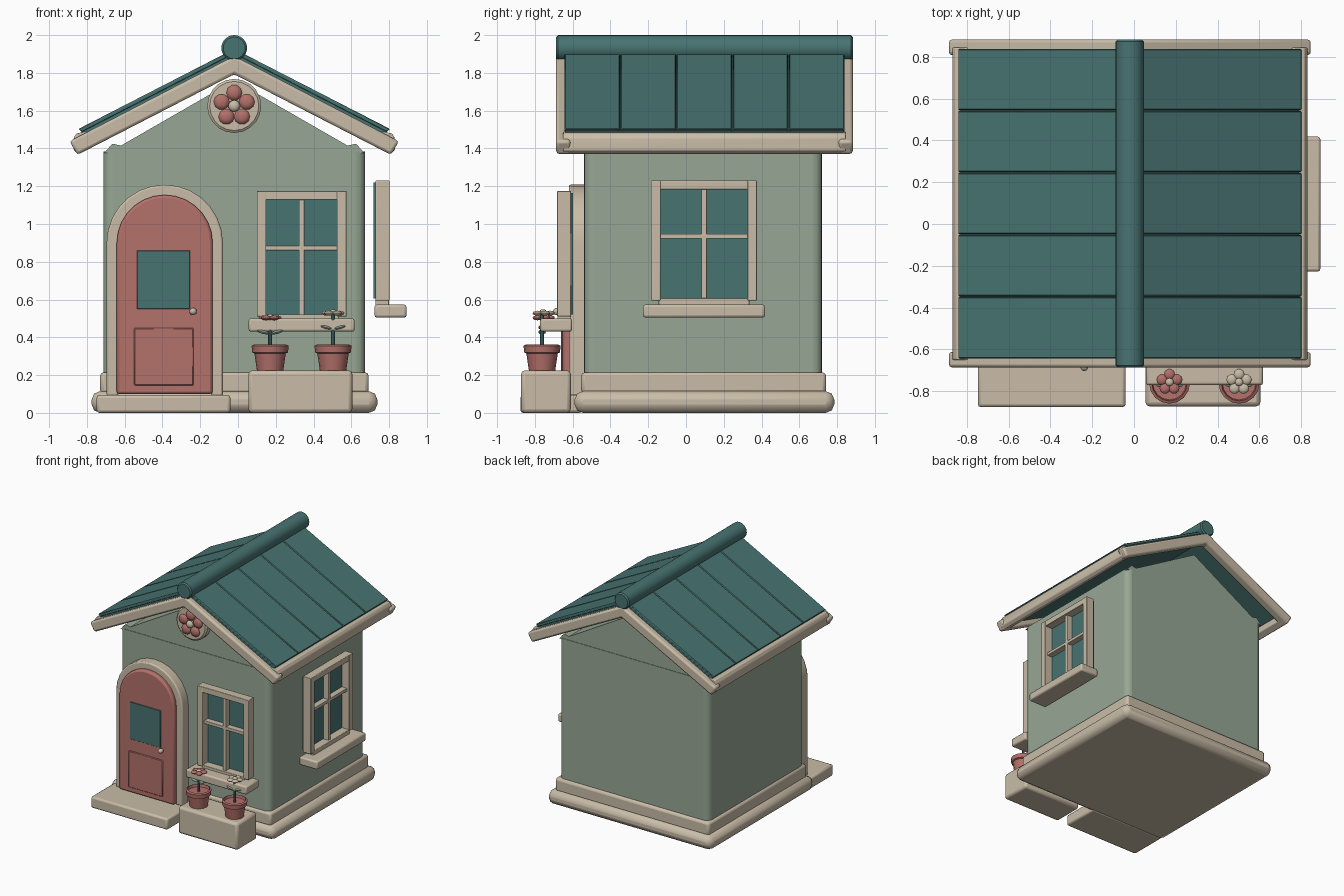
import bpy, bmesh, math
from mathutils import Matrix, Vector

if "Cube" in bpy.data.objects:
    bpy.data.objects.remove(bpy.data.objects["Cube"], do_unlink=True)


def material(name, rgb):
    m = bpy.data.materials.new(name)
    m.use_nodes = True
    col = tuple((c / 255) ** 2.2 for c in rgb) + (1,)
    m.diffuse_color = col
    m.node_tree.nodes["Principled BSDF"].inputs["Base Color"].default_value = col
    return m


CREAM = material("cream", (200, 187, 166))
SAGE = material("sage green", (150, 166, 148))
TEAL = material("deep teal", (73, 115, 113))
ROSE = material("dusty rose", (178, 112, 106))
CX, CY = -0.02, 0.1          # centre of the house body
FRONT, BACK = -0.54, 0.72    # wall faces


def finish(name, bm, mat, bevel=0.0, segs=2, smooth=True):
    bmesh.ops.recalc_face_normals(bm, faces=bm.faces)
    me = bpy.data.meshes.new(name)
    bm.to_mesh(me)
    bm.free()
    me.materials.append(mat)
    ob = bpy.data.objects.new(name, me)
    bpy.context.collection.objects.link(ob)
    if bevel:
        b = ob.modifiers.new("bevel", "BEVEL")
        b.width, b.segments, b.limit_method = bevel, segs, "ANGLE"
    if smooth:
        bpy.ops.object.select_all(action="DESELECT")
        ob.select_set(True)
        bpy.context.view_layer.objects.active = ob
        bpy.ops.object.shade_smooth_by_angle(angle=math.radians(35))
    return ob


def box(name, mat, x, y, z, bevel=0.01, segs=2):
    bm = bmesh.new()
    size = [b - a for a, b in (x, y, z)]
    mid = [(a + b) / 2 for a, b in (x, y, z)]
    bmesh.ops.create_cube(bm, size=1, matrix=Matrix.Translation(mid) @ Matrix.Diagonal(size + [1]))
    return finish(name, bm, mat, bevel, segs)


def prism(name, mat, pts, y, bevel=0.0, segs=2):
    """Extrude an x-z outline from y[0] to y[1]."""
    bm = bmesh.new()
    f = bm.faces.new([bm.verts.new((px, y[0], pz)) for px, pz in pts])
    r = bmesh.ops.extrude_face_region(bm, geom=[f])
    vs = [v for v in r["geom"] if isinstance(v, bmesh.types.BMVert)]
    bmesh.ops.translate(bm, verts=vs, vec=(0, y[1] - y[0], 0))
    return finish(name, bm, mat, bevel, segs)


def lathe(name, mat, profile, matrix, sides=16):
    """Spin a radius-height outline around local z."""
    bm = bmesh.new()
    vs = [bm.verts.new((r, 0, h)) for r, h in profile]
    es = [bm.edges.new(p) for p in zip(vs, vs[1:])]
    bmesh.ops.spin(bm, geom=vs + es, cent=(0, 0, 0), axis=(0, 0, 1), angle=math.tau, steps=sides)
    bmesh.ops.remove_doubles(bm, verts=bm.verts, dist=1e-5)
    bm.transform(matrix)
    return finish(name, bm, mat)


def blob(name, mat, matrix, detail=1):
    bm = bmesh.new()
    bmesh.ops.create_icosphere(bm, subdivisions=detail, radius=1, matrix=matrix)
    return finish(name, bm, mat)


def flower(name, petal_mat, matrix, ring, petal, start):
    """Five petals around a centre, opening along local z."""
    for i in range(5):
        m = matrix @ Matrix.Rotation(start + i * math.tau / 5, 4, "Z") @ Matrix.Translation((ring, 0, 0))
        blob(f"{name}_petal_{i + 1}", petal_mat, m @ Matrix.Diagonal((petal, petal, petal * 0.5, 1)), 2)
    m = matrix @ Matrix.Translation((0, 0, petal * 0.3))
    blob(name + "_centre", CREAM, m @ Matrix.Diagonal((petal * 0.75, petal * 0.75, petal * 0.5, 1)), 2)


# Foundation and walls
box("lower_plinth", CREAM, (-0.775, 0.738), (-0.59, 0.785), (0, 0.115), 0.045)
box("upper_plinth", CREAM, (-0.73, 0.692), (-0.555, 0.742), (0.1, 0.215), 0.02)
walls = box("walls", SAGE, (-0.713, 0.673), (FRONT, BACK), (0.2, 1.385), 0.0)
bm = bmesh.new()
bm.from_mesh(walls.data)
posts = [e for e in bm.edges if abs(e.verts[0].co.z - e.verts[1].co.z) > 0.5]
bmesh.ops.bevel(bm, geom=posts, offset=0.05, segments=4, profile=0.5, affect="EDGES")
bm.to_mesh(walls.data)
bm.free()
walls.data.shade_smooth()
bpy.context.view_layer.objects.active = walls
walls.select_set(True)
bpy.ops.object.shade_smooth_by_angle(angle=math.radians(35))
half = [(0.69, 1.375), (0.645, 1.425), (0.6, 1.415)]
gable = [(CX + x, z) for x, z in half] + [(CX, 1.76)] + [(CX - x, z) for x, z in reversed(half)]
prism("gable", SAGE, gable, (FRONT + 0.004, BACK - 0.004))

# Roof: each side has a slab, five boards and an eave beam
SLOPE = 0.514


def slope_strip(side, d0, d1, top, bottom):
    pts = [(d0, top - SLOPE * d0), (d1, top - SLOPE * d1),
           (d1 - 0.02, bottom - SLOPE * (d1 - 0.02)), (d0, bottom - SLOPE * d0)]
    return [(CX + side * d, z) for d, z in pts]


for side, label in ((1, "left"), (-1, "right")):
    prism(f"{label}_roof_slab", TEAL, slope_strip(side, 0, 0.81, 1.91, 1.84), (-0.64, 0.835))
    for i in range(5):
        y = -0.645 + i * 0.297
        prism(f"{label}_roof_board_{i + 1}", TEAL, slope_strip(side, 0.01, 0.825, 1.927, 1.9),
              (y + 0.002, y + 0.295), 0.005, 1)
    beam = [(0.775, 1.395), (0.825, 1.37), (0.85, 1.39), (0.85, 1.455), (0.835, 1.48), (0.775, 1.49)]
    prism(f"{label}_eave_beam", CREAM, [(CX + side * d, z) for d, z in beam], (-0.65, 0.845), 0.006)
chevron = [(0.83, 1.366), (0.872, 1.438)]
barge = [(CX, 1.793)] + [(CX + d, z) for d, z in chevron] + [(CX, 1.89)]
barge += [(CX - d, z) for d, z in reversed(chevron)]
for label, y in (("front", (-0.687, -0.612)), ("back", (0.808, 0.883))):
    prism(label + "_barge_board", CREAM, barge, y, 0.015)
R, L = 0.068, 1.57
lathe("ridge_roll", TEAL, [(0, 0), (R - 0.01, 0), (R, 0.01), (R, L - 0.01), (R - 0.01, L), (0, L)],
      Matrix.Translation((CX, 0.883, 1.932)) @ Matrix.Rotation(math.pi / 2, 4, "X"), 24)

# Gable medallion with flower
facing = Matrix.Rotation(math.pi / 2, 4, "X")
lathe("medallion", CREAM, [(0, 0), (0.143, 0), (0.143, 0.05), (0.13, 0.06), (0, 0.06)],
      Matrix.Translation((CX, FRONT + 0.01, 1.625)) @ facing, 20)
flower("medallion_flower", ROSE, Matrix.Translation((CX, -0.595, 1.625)) @ facing,
       0.07, 0.042, math.pi / 2)

# Door
DX, SPRING = -0.388, 0.9


def arch(r, foot, steps=14):
    curve = [(DX + r * math.cos(math.pi * i / steps), SPRING + r * math.sin(math.pi * i / steps))
             for i in range(steps + 1)]
    return [(DX + r, foot)] + curve + [(DX - r, foot)]


prism("door_frame", CREAM, arch(0.308, 0.09) + arch(0.245, 0.09)[::-1], (-0.62, FRONT + 0.02), 0.01)
prism("door", ROSE, arch(0.254, 0.1), (-0.655, FRONT + 0.02), 0.014)
box("door_glass", TEAL, (-0.535, -0.255), (-0.662, -0.65), (0.55, 0.86), 0.002, 1)
box("door_panel", ROSE, (-0.55, -0.235), (-0.662, -0.65), (0.145, 0.45), 0.005, 1)
blob("door_knob", CREAM, Matrix.Translation((-0.238, -0.68, 0.537)) @ Matrix.Diagonal((0.02, 0.025, 0.02, 1)), 2)
box("door_step", CREAM, (-0.748, -0.04), (-0.877, -0.55), (0, 0.095), 0.015)


# Windows, made facing the front and then turned into place
def window(name, w, z0, z1, bar_z, sill, place):
    h = w / 2
    parts = [box(name + "_glass", TEAL, (-h + 0.01, h - 0.01), (-0.012, 0.003), (z0 + 0.01, z1 - 0.01), 0)]
    for s, label in ((-1, "right"), (1, "left")):
        xs = sorted((s * h, s * (h - 0.05)))
        parts.append(box(f"{name}_{label}_stile", CREAM, xs, (-0.082, -0.008), (z0, z1), 0.004))
    rails = {"top_rail": (z1 - 0.048, z1), "bottom_rail": (z0 - 0.03, z0 + 0.012)}
    for label, z in rails.items():
        parts.append(box(f"{name}_{label}", CREAM, (-h + 0.04, h - 0.04), (-0.08, -0.008), z, 0.004))
    parts.append(box(name + "_mullion", CREAM, (-0.015, 0.015), (-0.06, -0.008), (z0, z1 - 0.02), 0.003))
    parts.append(box(name + "_crossbar", CREAM, (-h + 0.03, h - 0.03), (-0.06, -0.008),
                     (bar_z - 0.013, bar_z + 0.013), 0.003))
    sw = h + 0.043
    parts.append(box(name + "_sill", CREAM, (-sw, sw), (-0.172, -0.003), sill, 0.012))
    for p in parts:
        p.data.transform(place)


window("front_window", 0.475, 0.51, 1.175, 0.873, (0.43, 0.5), Matrix.Translation((0.337, -0.6, 0)))
window("side_window", 0.56, 0.595, 1.23, 0.935, (0.505, 0.573),
       Matrix.Translation((0.72, 0.095, 0)) @ Matrix.Rotation(math.pi / 2, 4, "Z"))

# Plant stand with two potted flowers
box("plant_stand", CREAM, (0.055, 0.605), (-0.873, -0.61), (0, 0.225), 0.02)
POT = [(0, 0), (0.07, 0), (0.083, 0.09), (0.095, 0.095), (0.098, 0.13), (0.085, 0.137), (0.08, 0.115), (0, 0.115)]
for label, x, top, mat in (("rose", 0.17, 0.503, ROSE), ("cream", 0.503, 0.528, CREAM)):
    base = Vector((x, -0.762, 0.225))
    lathe(label + "_pot", ROSE, POT, Matrix.Translation(base))
    stem = top - 0.33
    lathe(label + "_stem", TEAL, [(0, 0), (0.01, 0), (0.01, stem), (0, stem)],
          Matrix.Translation(base + Vector((0, 0, 0.105))), 8)
    for s, side in ((-1, "right"), (1, "left")):
        m = Matrix.Translation((x + s * 0.037, base.y, top - 0.075)) @ Matrix.Rotation(-s * 0.25, 4, "Y")
        blob(f"{label}_{side}_leaf", SAGE, m @ Matrix.Diagonal((0.036, 0.02, 0.01, 1)), 2)
    flower(label + "_flower", mat, Matrix.Translation((x, base.y + 0.005, top)), 0.037, 0.026, math.pi / 2)
